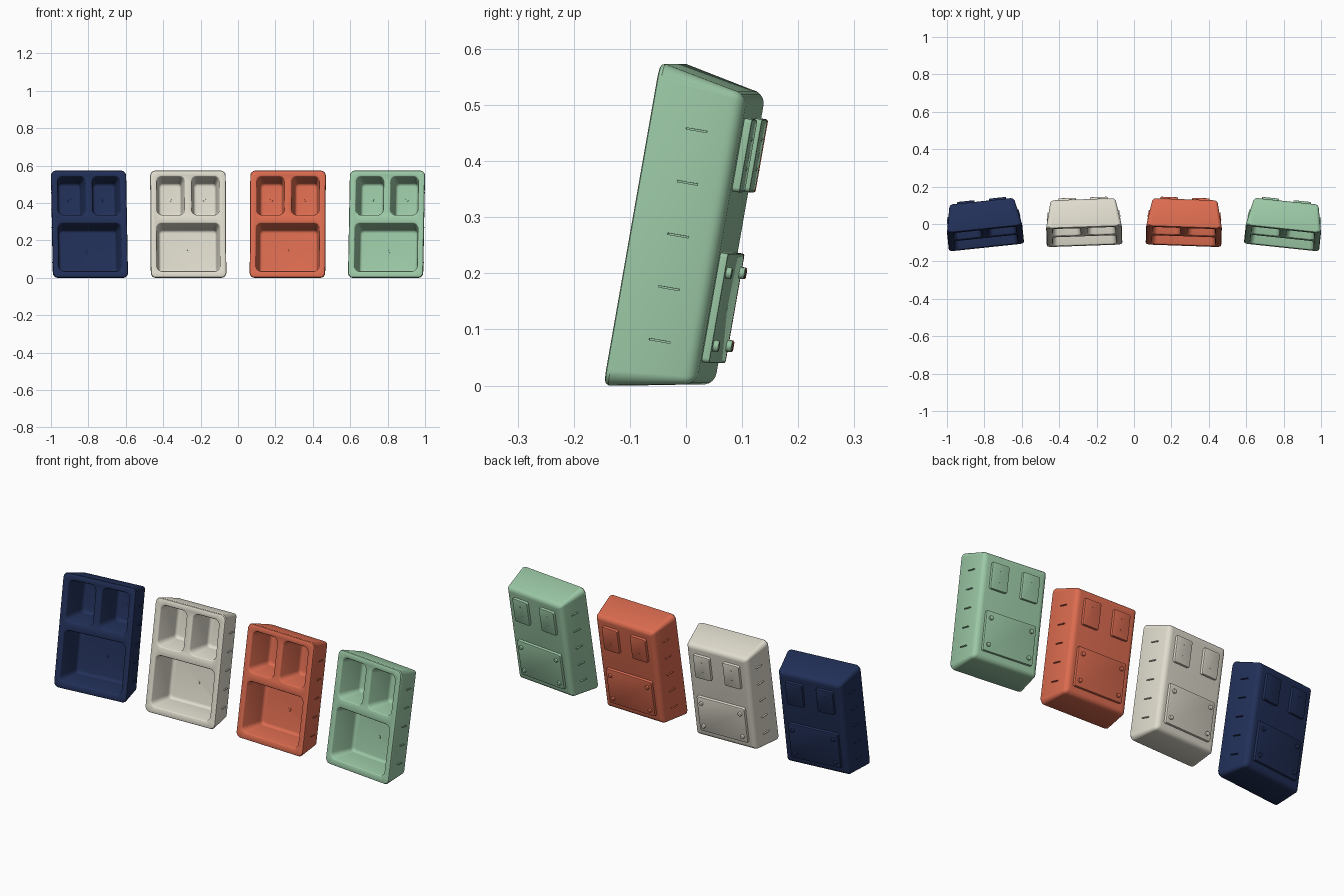
import bpy, bmesh
from math import radians, sin, cos, tan, pi
from mathutils import Matrix

if "Cube" in bpy.data.objects:
    bpy.data.objects.remove(bpy.data.objects["Cube"])

TILT = radians(10)
DRAFT = tan(TILT)
W, H, DEPTH = 0.407, 0.585, 0.16          # rim width, rim height, tray depth
FLOOR = 0.143
# compartments: centre x, centre z, width, height
POCKETS = [(0, 0.167, 0.34, 0.262), (-0.093, 0.447, 0.15, 0.21), (0.093, 0.447, 0.15, 0.21)]


def ring(bm, y, cx, cz, w, h, r, n=6):
    """Rounded rectangle of vertices in the plane at depth y."""
    verts = []
    for k, (sx, sz) in enumerate([(1, 1), (-1, 1), (-1, -1), (1, -1)]):
        for i in range(n + 1):
            a = pi / 2 * (k + i / n)
            verts.append(bm.verts.new((cx + sx * (w / 2 - r) + r * cos(a), y,
                                       cz + sz * (h / 2 - r) + r * sin(a))))
    return verts


def loft(bm, cx, cz, w, h, r, steps, cap_start=False):
    """Skin rounded rectangles; steps are (depth, inset). Returns the first ring."""
    rings = [ring(bm, y, cx, cz, w - 2 * i, h - 2 * i, max(r - i * 0.5, 0.001) if r < min(w, h) / 2.2
                  else min(w, h) / 2 - i - 0.0001) for y, i in steps]
    for a, b in zip(rings, rings[1:]):
        for i in range(len(a)):
            j = (i + 1) % len(a)
            bm.faces.new((a[i], a[j], b[j], b[i]))
    bm.faces.new(rings[-1])
    if cap_start:
        bm.faces.new(rings[0])
    return rings[0]


def loop_edges(bm, verts):
    return [bm.edges.get((v, verts[(i + 1) % len(verts)])) for i, v in enumerate(verts)]


def fillet(y_end, inset_end, rad, n=5):
    """Rounded corner from wall to cap: (depth, inset) pairs."""
    return [(y_end - rad * (1 - sin(pi / 2 * i / n)), inset_end + rad * (1 - cos(pi / 2 * i / n)))
            for i in range(n + 1)]


def finish(bm):
    bmesh.ops.recalc_face_normals(bm, faces=bm.faces)
    me = bpy.data.meshes.new("part")
    bm.to_mesh(me)
    bm.free()
    me.shade_smooth()
    me.set_sharp_from_angle(angle=radians(35))
    return me


def tray_shell():
    bm = bmesh.new()
    # outer drafted shell with rounded rim and back
    steps = [(0, 0.008), (0.002, 0.004), (0.008, 0.0014)]
    steps += fillet(DEPTH, DEPTH * DRAFT - 0.002, 0.025)
    edges = loop_edges(bm, loft(bm, 0, H / 2, W, H, 0.028, steps))
    # three pockets
    for cx, cz, w, h in POCKETS:
        steps = [(0, -0.004), (0.0015, -0.001), (0.005, 0.001)] + fillet(FLOOR, 0.015, 0.016)
        edges += loop_edges(bm, loft(bm, cx, cz, w, h, 0.028, steps))
    # flat front face between rim and pockets
    bmesh.ops.triangle_fill(bm, edges=edges, use_beauty=True, normal=(0, -1, 0))
    return finish(bm)


def raised(spots, w, h, r, y0, y1, bevel):
    """Raised rounded blocks standing from depth y0 to y1."""
    bm = bmesh.new()
    s = 1 if y1 > y0 else -1
    for cx, cz in spots:
        loft(bm, cx, cz, w, h, r, [(y0, 0), (y1 - s * bevel, 0), (y1 - s * bevel * 0.3, bevel * 0.3),
                                   (y1, bevel)], True)
    return finish(bm)


def side_ribs():
    bm = bmesh.new()
    y = 0.085
    for s in (-1, 1):
        for i in range(5):
            m = (Matrix.Translation((s * (W / 2 - y * DRAFT), y, 0.096 + 0.0953 * i))
                 @ Matrix.Rotation(s * TILT, 4, 'Z') @ Matrix.Diagonal((0.012, 0.038, 0.004, 1)))
            bmesh.ops.create_cube(bm, size=1, matrix=m)
    return finish(bm)


BACK = DEPTH + 0.014
screws = [(x, z) for x in (-0.112, 0.112) for z in (0.103, 0.235)]
dots = [(x, z) for x in (-0.085, 0.085) for z in (0.422, 0.476)]
PARTS = {
    "tray_shell": tray_shell(),
    "floor_button": raised([p[:2] for p in POCKETS], 0.016, 0.016, 0.008, FLOOR + 0.003, FLOOR - 0.003, 0.001),
    "back_plate": raised([(0, 0.17)], 0.275, 0.198, 0.008, DEPTH - 0.005, BACK, 0.003),
    "back_pads": raised([(-0.085, 0.446), (0.085, 0.446)], 0.093, 0.132, 0.008, DEPTH - 0.005, BACK, 0.003),
    "plate_screws": raised(screws, 0.021, 0.021, 0.0105, BACK - 0.004, BACK + 0.010, 0.003),
    "pad_dots": raised(dots, 0.006, 0.006, 0.003, BACK - 0.002, BACK + 0.0015, 0.0005),
    "side_ribs": side_ribs(),
}

# four coloured trays on a shallow arc: x, y, yaw, colour
TRAYS = [
    ("navy", -0.788, -0.127, 6, (0.016, 0.03, 0.1, 1)),
    ("cream", -0.264, -0.118, 2, (0.75, 0.72, 0.62, 1)),
    ("orange", 0.264, -0.118, -2, (0.72, 0.15, 0.08, 1)),
    ("green", 0.788, -0.127, -6, (0.33, 0.58, 0.38, 1)),
]
for colour, x, y, yaw, rgba in TRAYS:
    mat = bpy.data.materials.new(colour + "_plastic")
    mat.diffuse_color = rgba
    mat.use_nodes = True
    mat.node_tree.nodes["Principled BSDF"].inputs["Base Color"].default_value = mat.diffuse_color
    place = (Matrix.Translation((x, y, 0)) @ Matrix.Rotation(radians(yaw), 4, 'Z')
             @ Matrix.Rotation(-TILT, 4, 'X'))
    for part, mesh in PARTS.items():
        me = mesh.copy()
        me.materials.append(mat)
        ob = bpy.data.objects.new(f"{colour}_{part}", me)
        ob.matrix_world = place
        bpy.context.collection.objects.link(ob)
for mesh in PARTS.values():
    bpy.data.meshes.remove(mesh)
